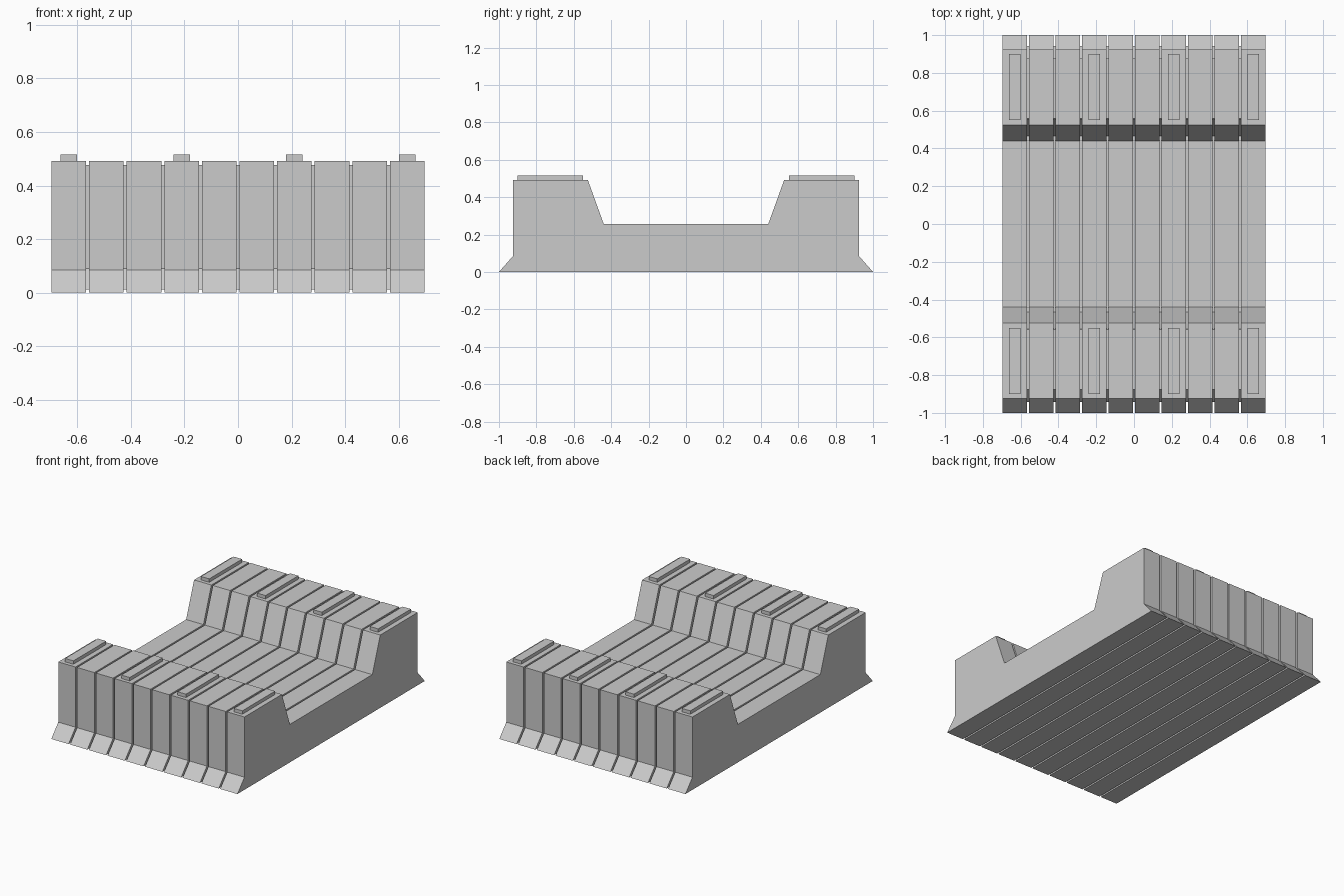
import bpy, bmesh

if "Cube" in bpy.data.objects:
    bpy.data.objects.remove(bpy.data.objects["Cube"])

PITCH, SLAT_W, COUNT = 0.1403, 0.129, 10


def extrude_profile(name, half, width):
    """Mirror a half profile of (y, z) points across y = 0 and extrude it along x."""
    pts = half + [(-y, z) for y, z in reversed(half)]
    bm = bmesh.new()
    face = bm.faces.new([bm.verts.new((-width / 2, y, z)) for y, z in pts])
    ext = bmesh.ops.extrude_face_region(bm, geom=[face])
    verts = [g for g in ext["geom"] if isinstance(g, bmesh.types.BMVert)]
    bmesh.ops.translate(bm, verts=verts, vec=(width, 0, 0))
    bmesh.ops.recalc_face_normals(bm, faces=bm.faces)
    mesh = bpy.data.meshes.new(name)
    bm.to_mesh(mesh)
    bm.free()
    return mesh


def place(name, mesh, loc=(0, 0, 0)):
    obj = bpy.data.objects.new(name, mesh)
    obj.location = loc
    bpy.context.collection.objects.link(obj)
    return obj


# Row of identical cradle-shaped slats
slat = extrude_profile("slat", [(1.0, 0), (0.925, 0.085), (0.925, 0.492),
                                (0.525, 0.492), (0.44, 0.257)], SLAT_W)
centres = [(i - (COUNT - 1) / 2) * PITCH for i in range(COUNT)]
for i, x in enumerate(centres):
    place(f"slat_{i + 1}", slat, (x, 0, 0))

# Slightly inset core that shows at the bottom of the grooves
core = extrude_profile("inner_core", [(0.943, 0.012), (0.877, 0.09), (0.877, 0.476),
                                      (0.558, 0.476), (0.467, 0.241)], 9 * PITCH)
place("inner_core", core)

# Raised pads on every third slat, front and back
for i in range(0, COUNT, 3):
    for side, y in (("front", -0.725), ("back", 0.725)):
        bpy.ops.mesh.primitive_cube_add(size=1, location=(centres[i], y, 0.499))
        pad = bpy.context.object
        pad.name = f"{side}_pad_{i // 3 + 1}"
        pad.scale = (0.062, 0.35, 0.032)
